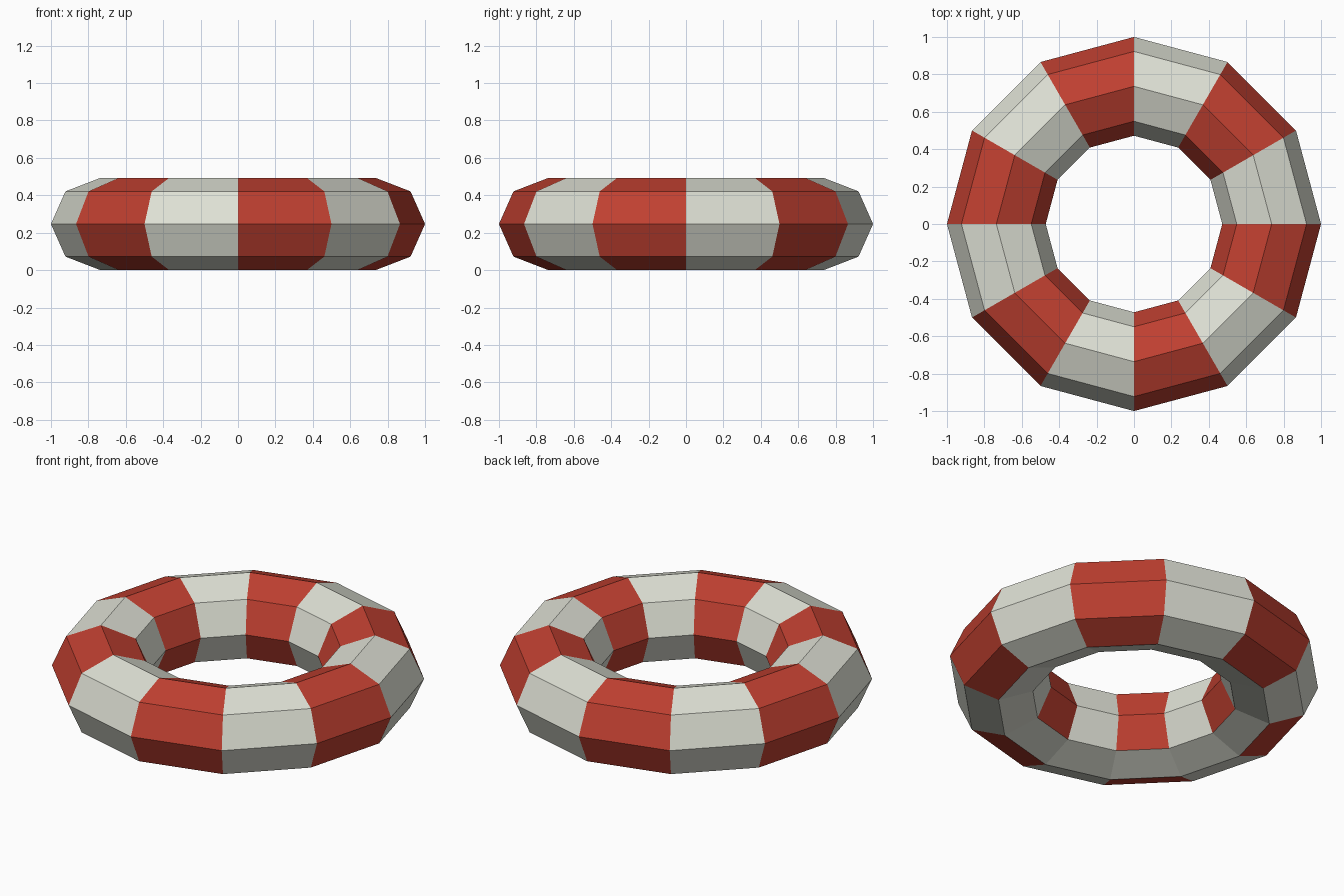
import bpy, bmesh, math

if "Cube" in bpy.data.objects:
    bpy.data.objects.remove(bpy.data.objects["Cube"])

SECTORS, SIDES = 12, 8          # around the ring / around the tube
RING_R, TUBE_W, TUBE_H = 0.736, 0.264, 0.2465


def material(name, rgb):
    m = bpy.data.materials.new(name)
    m.diffuse_color = (*rgb, 1)
    m.use_nodes = True
    m.node_tree.nodes["Principled BSDF"].inputs["Base Color"].default_value = m.diffuse_color
    return m


# Faceted ring: an octagonal profile swept round in twelve sectors
bm = bmesh.new()
rings = []
for i in range(SECTORS):
    a = 2 * math.pi * i / SECTORS
    ring = []
    for j in range(SIDES):
        t = 2 * math.pi * j / SIDES
        r = RING_R + TUBE_W * math.cos(t)
        ring.append(bm.verts.new((r * math.cos(a), r * math.sin(a),
                                  TUBE_H * (1 + math.sin(t)))))
    rings.append(ring)

# Stripes alternate per sector; the inner underside band is all white
for i in range(SECTORS):
    p, q = rings[i], rings[(i + 1) % SECTORS]
    for j in range(SIDES):
        k = (j + 1) % SIDES
        f = bm.faces.new((p[j], q[j], q[k], p[k]))
        f.material_index = 0 if j == 5 else i % 2

bmesh.ops.recalc_face_normals(bm, faces=bm.faces)
mesh = bpy.data.meshes.new("life_ring")
bm.to_mesh(mesh)
bm.free()
mesh.materials.append(material("off white", (0.73, 0.745, 0.66)))
mesh.materials.append(material("red", (0.527, 0.051, 0.03)))
bpy.context.collection.objects.link(bpy.data.objects.new("life_ring", mesh))
